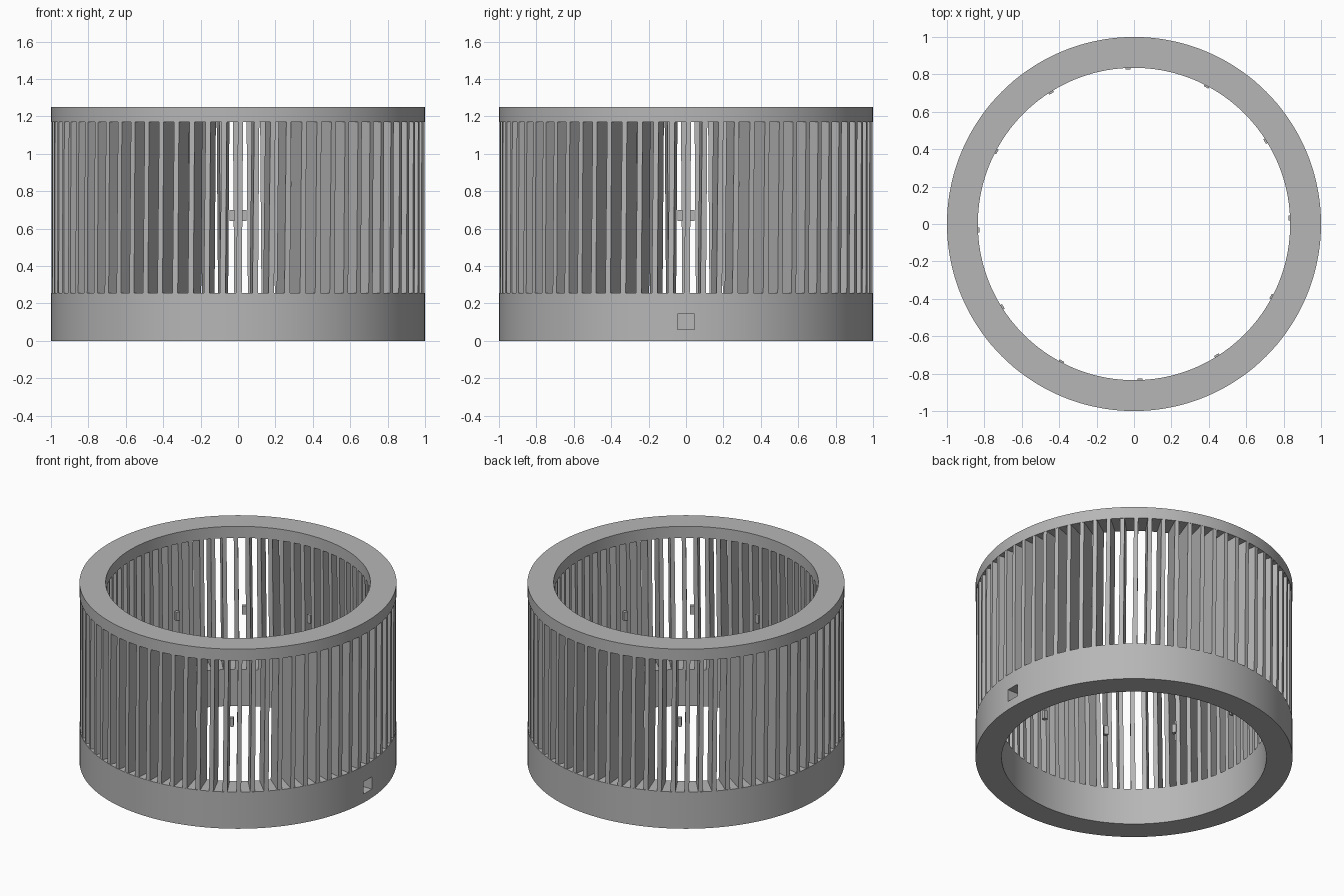
import bpy, bmesh
from math import cos, sin, pi, radians

cube = bpy.data.objects.get("Cube")
if cube:
    bpy.data.objects.remove(cube, do_unlink=True)

OUTER, INNER = 1.0, 0.835
BASE_TOP, RIM_BOTTOM, HEIGHT = 0.255, 1.17, 1.25
SLATS, TABS = 72, 12

grey = bpy.data.materials.new("plain grey")
grey.use_nodes = True
colour = (0.47, 0.47, 0.47, 1)
grey.diffuse_color = colour
grey.node_tree.nodes["Principled BSDF"].inputs["Base Color"].default_value = colour


def finish(name, bm):
    bmesh.ops.recalc_face_normals(bm, faces=bm.faces)
    mesh = bpy.data.meshes.new(name)
    bm.to_mesh(mesh)
    bm.free()
    mesh.materials.append(grey)
    obj = bpy.data.objects.new(name, mesh)
    bpy.context.collection.objects.link(obj)
    return obj


def smooth(obj):
    bpy.ops.object.select_all(action='DESELECT')
    obj.select_set(True)
    bpy.context.view_layer.objects.active = obj
    bpy.ops.object.shade_smooth_by_angle(angle=radians(30))


def ring(name, low, high, steps=144):
    """Rectangular section swept round the vertical axis."""
    bm = bmesh.new()
    section = [(INNER, low), (OUTER, low), (OUTER, high), (INNER, high)]
    loops = []
    for i in range(steps):
        a = 2 * pi * i / steps
        loops.append([bm.verts.new((r * cos(a), r * sin(a), z)) for r, z in section])
    for i in range(steps):
        a, b = loops[i], loops[(i + 1) % steps]
        for j in range(4):
            k = (j + 1) % 4
            bm.faces.new((a[j], b[j], b[k], a[k]))
    return finish(name, bm)


def radial_box(bm, angle, radii, low, high, low_sides, high_sides):
    """Box pointing outward at an angle, with its own side offsets at each end."""
    verts = []
    for z, (left, right) in ((low, low_sides), (high, high_sides)):
        for r, t in ((radii[0], left), (radii[1], left), (radii[1], right), (radii[0], right)):
            verts.append(bm.verts.new((r * cos(angle) - t * sin(angle),
                                       r * sin(angle) + t * cos(angle), z)))
    bm.faces.new(verts[:4])
    bm.faces.new(verts[4:])
    for j in range(4):
        k = (j + 1) % 4
        bm.faces.new((verts[j], verts[k], verts[k + 4], verts[j + 4]))


# Solid rings at the bottom and top
base = ring("base_ring", 0, BASE_TOP)
rim = ring("top_ring", RIM_BOTTOM, HEIGHT)

# Square opening through one side of the base
bm = bmesh.new()
radial_box(bm, 0, (0.7, 1.2), 0.06, 0.145, (-0.045, 0.045), (-0.045, 0.045))
cutter = finish("opening_cutter", bm)
cutter.hide_render = True
cutter.hide_viewport = True
cut = base.modifiers.new("opening", 'BOOLEAN')
cut.object = cutter
cut.solver = 'EXACT'
bpy.context.view_layer.objects.active = base
bpy.ops.object.modifier_apply(modifier=cut.name)
bpy.data.objects.remove(cutter, do_unlink=True)
smooth(base)
smooth(rim)

# Upright radial slats, leaning slightly round the ring
bm = bmesh.new()
for i in range(SLATS):
    radial_box(bm, 2 * pi * i / SLATS, (INNER, OUTER - 0.002),
               BASE_TOP - 0.003, RIM_BOTTOM + 0.003, (-0.01, 0.02), (0, 0.027))
finish("slats", bm)

# Small tabs on the inner edge of every sixth slat
bm = bmesh.new()
for i in range(TABS):
    radial_box(bm, 2 * pi * i / TABS, (INNER - 0.01, INNER + 0.015),
               0.64, 0.7, (0.018, 0.046), (0.018, 0.046))
finish("inner_tabs", bm)
